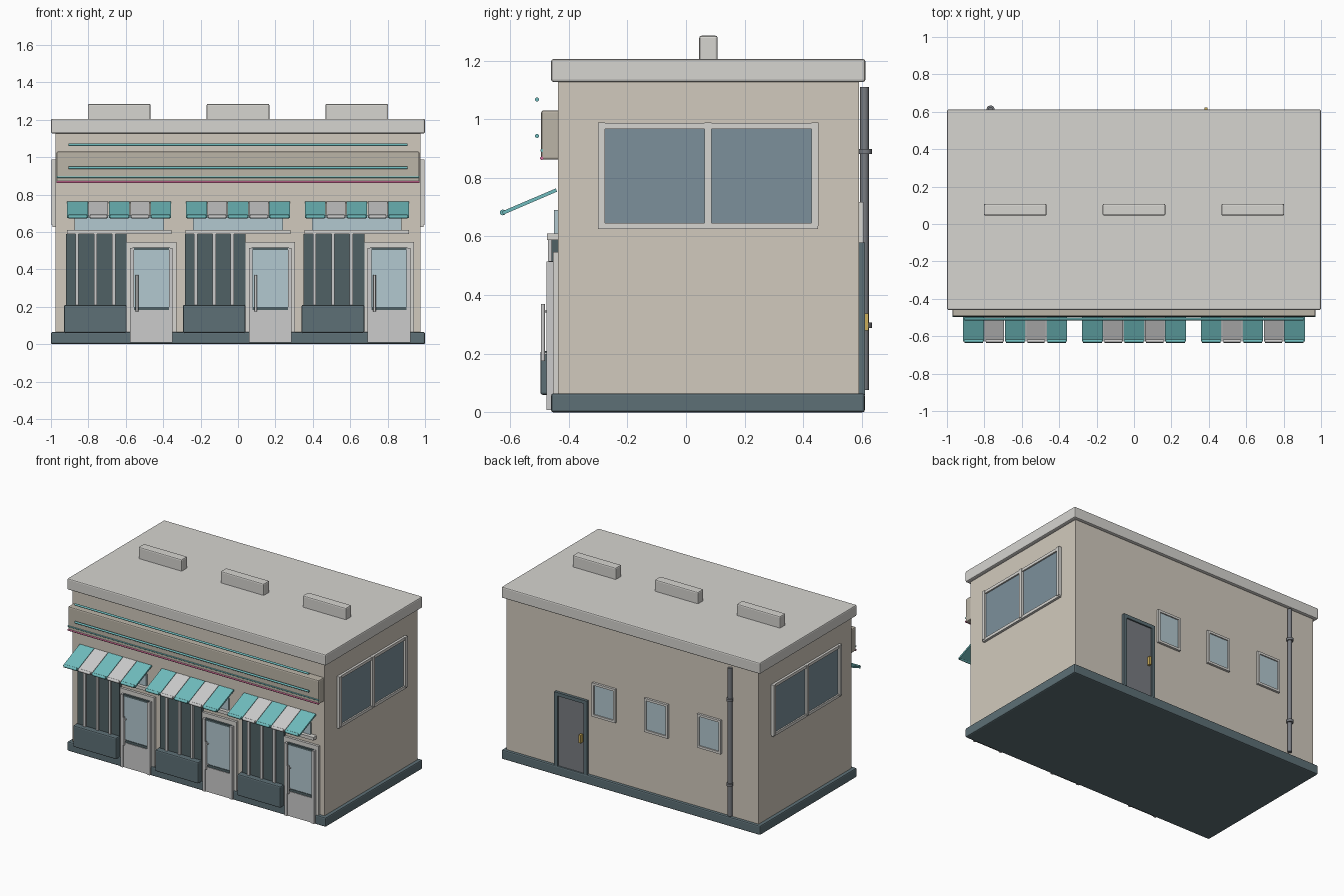
import bpy, bmesh, math
from mathutils import Matrix, Vector

if "Cube" in bpy.data.objects:
    bpy.data.objects.remove(bpy.data.objects["Cube"])


def mat(name, r, g, b):
    m = bpy.data.materials.new(name)
    m.diffuse_color = (r, g, b, 1)
    m.use_nodes = True
    m.node_tree.nodes["Principled BSDF"].inputs["Base Color"].default_value = m.diffuse_color
    return m


WALL = mat("wall_beige", 0.64, 0.59, 0.51)
SIGN = mat("sign_tan", 0.50, 0.46, 0.39)
STONE = mat("stone_grey", 0.67, 0.66, 0.63)
METAL = mat("metal_grey", 0.55, 0.55, 0.55)
DARK = mat("dark_slate", 0.11, 0.16, 0.18)
BLACK = mat("black_glass", 0.08, 0.12, 0.13)
GLASS = mat("pale_glass", 0.45, 0.58, 0.63)
SMOKE = mat("smoky_glass", 0.20, 0.28, 0.33)
TEAL = mat("teal", 0.16, 0.50, 0.51)
CREAM = mat("cream", 0.74, 0.75, 0.72)
PINK = mat("pink", 0.62, 0.14, 0.30)
STEEL = mat("dark_steel", 0.19, 0.20, 0.22)
BRASS = mat("brass", 0.60, 0.42, 0.10)


def finish(name, bm, material):
    me = bpy.data.meshes.new(name)
    bm.to_mesh(me)
    bm.free()
    me.materials.append(material)
    ob = bpy.data.objects.new(name, me)
    bpy.context.collection.objects.link(ob)
    return ob


def box(name, xs, ys, zs, material, bevel=0.0):
    """Box given by its limits on each axis."""
    lo, hi = zip(xs, ys, zs)
    bm = bmesh.new()
    bmesh.ops.create_cube(bm, size=1)
    for v in bm.verts:
        v.co = [lo[i] + (v.co[i] + 0.5) * (hi[i] - lo[i]) for i in range(3)]
    if bevel:
        bmesh.ops.bevel(bm, geom=bm.edges[:], offset=bevel, segments=2,
                        profile=0.5, affect='EDGES')
    return finish(name, bm, material)


def rod(name, a, b, r, material, sides=12):
    """Cylinder from point a to point b."""
    a, b = Vector(a), Vector(b)
    d = b - a
    bm = bmesh.new()
    bmesh.ops.create_cone(bm, cap_ends=True, segments=sides, radius1=r, radius2=r,
                          depth=d.length)
    rot = d.to_track_quat('Z', 'Y').to_matrix().to_4x4()
    bm.transform(Matrix.Translation((a + b) / 2) @ rot)
    for f in bm.faces:
        f.smooth = len(f.verts) == 4
    for e in bm.edges:
        e.smooth = all(len(f.verts) == 4 for f in e.link_faces)
    return finish(name, bm, material)


# Shell
box("plinth", (-1, 1), (-0.46, 0.61), (0, 0.065), DARK, 0.008)
box("walls", (-0.975, 0.975), (-0.437, 0.59), (0.06, 1.14), WALL)
box("roof_slab", (-1, 1), (-0.46, 0.612), (1.127, 1.205), STONE, 0.008)
for i, x in enumerate((-0.635, 0, 0.635)):
    box(f"roof_vent_{i}", (x - 0.168, x + 0.168), (0.045, 0.108), (1.19, 1.285), STONE, 0.008)

# Sign band and its trim tubes
box("sign_band", (-0.97, 0.97), (-0.494, -0.43), (0.862, 1.03), SIGN, 0.008)
rod("upper_tube", (-0.905, -0.508, 1.067), (0.905, -0.508, 1.067), 0.007, TEAL)
rod("middle_tube", (-0.905, -0.508, 0.943), (0.905, -0.508, 0.943), 0.007, TEAL)
rod("lower_tube", (-0.97, -0.492, 0.893), (0.97, -0.492, 0.893), 0.005, TEAL)
rod("pink_tube", (-0.97, -0.492, 0.867), (0.97, -0.492, 0.867), 0.006, PINK)


def awning(c):
    # Five sloping stripes, each with a rounded front hem
    slope = math.atan2(0.08, 0.187)
    for i in range(5):
        x = c + (i - 2) * 0.111
        w = 0.056 if i % 2 == 0 else 0.052
        m = TEAL if i % 2 == 0 else CREAM
        ob = box("awning_stripe", (-w, w), (-0.1, 0.1), (-0.006, 0.006), m)
        ob.data.transform(Matrix.Translation((x, -0.534, 0.719)) @ Matrix.Rotation(slope, 4, 'X'))
        rod("awning_hem", (x - w + 0.006, -0.625, 0.682), (x + w - 0.006, -0.625, 0.682), 0.01, m)


def shopfront(c):
    # Transom and ledge
    box("transom_glass", (c - 0.24, c + 0.24), (-0.45, -0.43), (0.605, 0.69), GLASS)
    box("ledge", (c - 0.28, c + 0.28), (-0.474, -0.43), (0.588, 0.61), STONE)
    # Display window, bars and panel below
    box("display_window", (c - 0.284, c + 0.04), (-0.458, -0.43), (0.19, 0.588), BLACK)
    for dx in (-0.226, -0.127, -0.03):
        box("window_bar", (c + dx - 0.009, c + dx + 0.009), (-0.47, -0.45), (0.2, 0.588), METAL)
    box("window_panel", (c - 0.295, c + 0.04), (-0.497, -0.43), (0.06, 0.21), DARK, 0.008)
    # Door with surround
    d = c + 0.172
    box("door_surround", (d - 0.133, d + 0.133), (-0.454, -0.43), (0.06, 0.547), STONE)
    for s in (-1, 1):
        x = d + s * 0.104
        box("door_stile", (x - 0.01, x + 0.01), (-0.476, -0.44), (0.008, 0.515), METAL)
    box("door_top_rail", (d - 0.1, d + 0.1), (-0.468, -0.44), (0.503, 0.517), BLACK)
    box("door_glass", (d - 0.096, d + 0.096), (-0.464, -0.44), (0.195, 0.505), GLASS)
    box("door_mid_rail", (d - 0.096, d + 0.096), (-0.468, -0.44), (0.182, 0.2), BLACK)
    box("door_kick_panel", (d - 0.096, d + 0.096), (-0.472, -0.44), (0.01, 0.183), METAL)
    rod("door_handle", (d - 0.077, -0.488, 0.175), (d - 0.077, -0.488, 0.37), 0.007, METAL)
    for z in (0.2, 0.345):
        rod("handle_mount", (d - 0.077, -0.488, z), (d - 0.077, -0.46, z), 0.004, METAL)


for c in (-0.635, 0, 0.635):
    awning(c)
    shopfront(c)

# Side windows on both ends
for s in (-1, 1):
    def side(name, ys, zs, out, m):
        box(name, sorted((s * 0.96, s * out)), ys, zs, m)
    side("side_glass", (-0.28, 0.43), (0.64, 0.975), 0.982, SMOKE)
    for y in (-0.288, 0.075, 0.44):
        side("side_window_post", (y - 0.012, y + 0.012), (0.636, 0.988), 0.997, STONE)
    for z in (0.636, 0.977):
        side("side_window_rail", (-0.3, 0.45), (z - 0.01, z + 0.01), 0.992, STONE)

# Back door
box("back_door_leaf", (0.36, 0.575), (0.58, 0.6), (0.06, 0.56), STEEL)
for x in (0.352, 0.58):
    box("back_door_jamb", (x - 0.012, x + 0.012), (0.58, 0.61), (0.06, 0.58), DARK)
box("back_door_head", (0.34, 0.592), (0.58, 0.61), (0.556, 0.58), DARK)
box("back_door_handle", (0.378, 0.394), (0.595, 0.623), (0.28, 0.337), BRASS)

# Back windows
for x in (0.215, -0.19, -0.6):
    box("back_glass", (x - 0.08, x + 0.08), (0.58, 0.598), (0.49, 0.71), GLASS)
    for s in (-1, 1):
        e = x + s * 0.083
        box("back_window_post", (e - 0.008, e + 0.008), (0.58, 0.606), (0.482, 0.717), STONE)
        z = 0.6 + s * 0.11
        box("back_window_rail", (x - 0.09, x + 0.09), (0.58, 0.606), (z - 0.008, z + 0.008), STONE)

# Drainpipe
rod("drainpipe", (-0.767, 0.609, 0.077), (-0.767, 0.609, 1.11), 0.015, STEEL)
for z in (0.297, 0.89):
    rod("pipe_clip", (-0.767, 0.612, z - 0.009), (-0.767, 0.612, z + 0.009), 0.022, STEEL)
